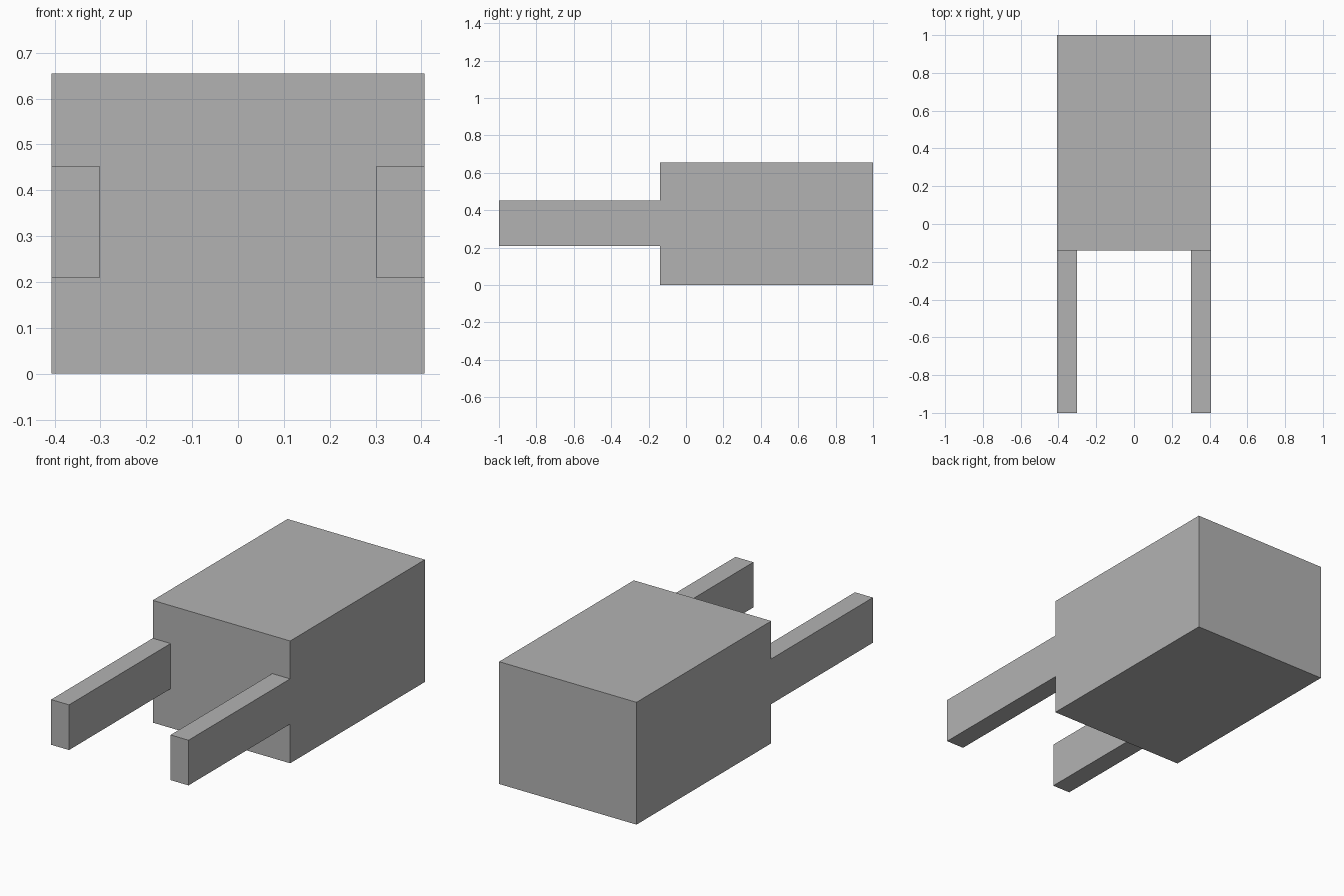
import bpy
import bmesh

default_cube = bpy.data.objects.get("Cube")
if default_cube:
    bpy.data.objects.remove(default_cube, do_unlink=True)

# Single plain grey
grey = bpy.data.materials.new("plain_grey")
grey.use_nodes = True
color = (0.45, 0.45, 0.45, 1)
grey.diffuse_color = color
grey.node_tree.nodes["Principled BSDF"].inputs["Base Color"].default_value = color


def box(name, low, high, open_back=False):
    """Add a flat-sided box spanning two corners."""
    bm = bmesh.new()
    bmesh.ops.create_cube(bm, size=1)
    for v in bm.verts:
        v.co = [(a + b) / 2 + c * (b - a) for a, b, c in zip(low, high, v.co)]
    if open_back:
        bm.normal_update()
        back = [f for f in bm.faces if f.normal.y > 0.9]
        bmesh.ops.delete(bm, geom=back, context="FACES_ONLY")
    mesh = bpy.data.meshes.new(name)
    bm.to_mesh(mesh)
    bm.free()
    mesh.materials.append(grey)
    obj = bpy.data.objects.new(name, mesh)
    bpy.context.collection.objects.link(obj)
    return obj


half_width = 0.407
body_front = -0.14

# Main block
box("body", (-half_width, body_front, 0), (half_width, 1, 0.655))

# Two prongs flush with the sides, open where they join the body
inner = 0.301
for name, x0, x1 in (("left_prong", inner, half_width),
                     ("right_prong", -half_width, -inner)):
    box(name, (x0, -1, 0.21), (x1, body_front, 0.452), open_back=True)
